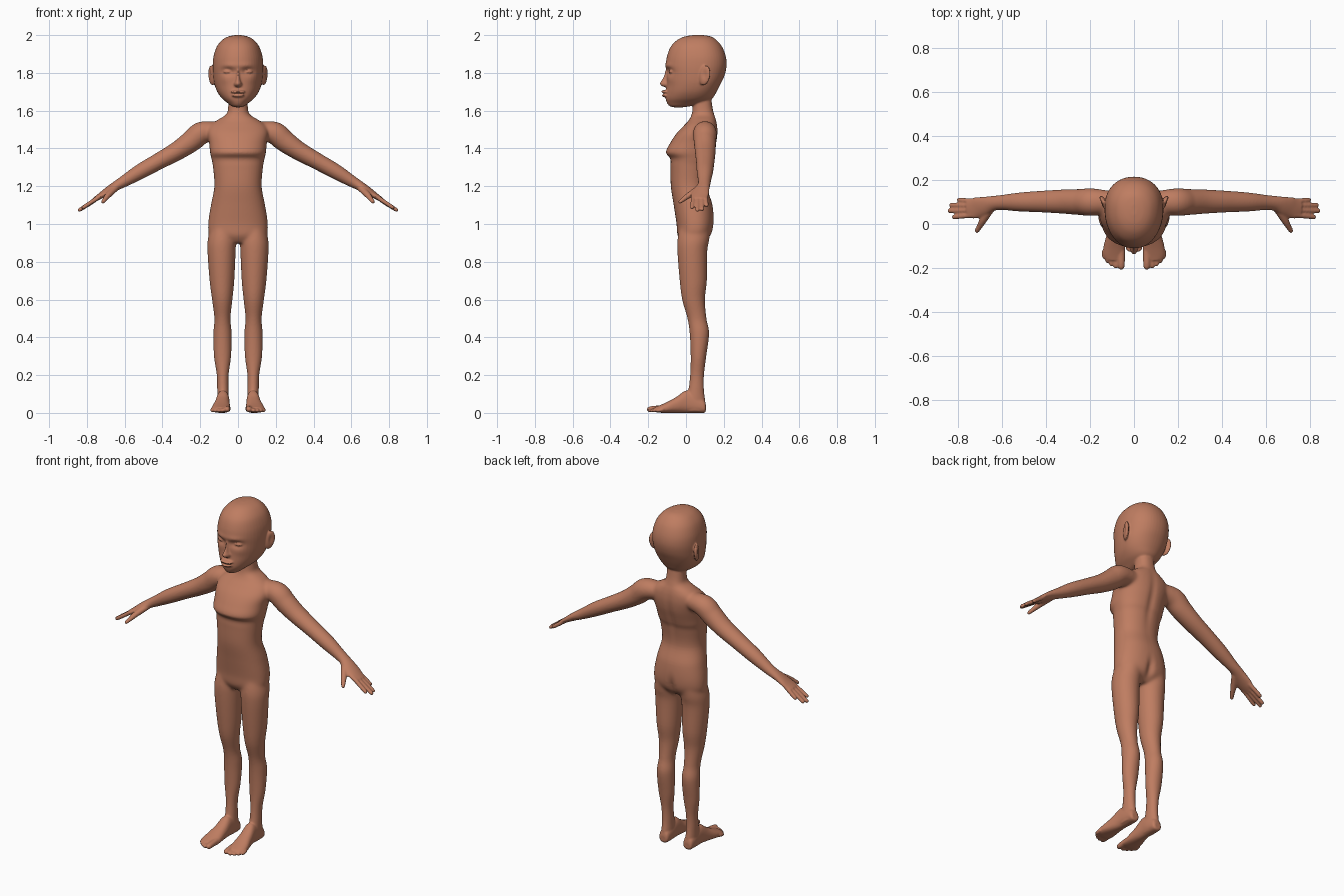
import bpy, bmesh, math
from mathutils import Vector, Matrix

if "Cube" in bpy.data.objects:
    bpy.data.objects.remove(bpy.data.objects["Cube"])

bm = bmesh.new()
N = 48


def spline(rows, steps):
    """Catmull-Rom interpolation through rows of numbers."""
    out = []
    for i in range(len(rows) - 1):
        p0, p1 = rows[max(i - 1, 0)], rows[i]
        p2, p3 = rows[i + 1], rows[min(i + 2, len(rows) - 1)]
        for k in range(steps):
            t = k / steps
            out.append([0.5 * (2 * b + (c - a) * t + (2 * a - 5 * b + 4 * c - d) * t * t
                               + (3 * b - a - 3 * c + d) * t ** 3)
                        for a, b, c, d in zip(p0, p1, p2, p3)])
    out.append(list(rows[-1]))
    return out


def skin(rings):
    """Closed tube of faces through rings of points."""
    vs = [[bm.verts.new(p) for p in r] for r in rings]
    n = len(vs[0])
    for a, b in zip(vs, vs[1:]):
        for i in range(n):
            bm.faces.new((a[i], a[(i + 1) % n], b[(i + 1) % n], b[i]))
    bm.faces.new(vs[0])
    bm.faces.new(vs[-1])


def loft(rows, side=1, power=2.0, along_y=False, steps=6):
    """Sections: position, a0, a1, b0, b-centre, b1."""
    rings = []
    for h, a0, a1, b0, bc, b1 in spline(rows, steps):
        ring = []
        for i in range(N):
            t = 2 * math.pi * i / N
            c, s = math.cos(t), math.sin(t)
            x = (a0 + a1) / 2 + (a1 - a0) / 2 * math.copysign(abs(c) ** (2 / power), c)
            b = bc + ((b1 - bc) if s > 0 else (bc - b0)) * math.copysign(abs(s) ** (2 / power), s)
            ring.append((x * side, h, b) if along_y else (x * side, b, h))
        rings.append(ring)
    skin(rings)


def tube(rows, side=1, steps=6, n=24):
    """Path points x, y, z with flat and upright radii."""
    pts = spline(rows, steps)
    rings = []
    for i, (x, y, z, ru, rv) in enumerate(pts):
        d = Vector(pts[min(i + 1, len(pts) - 1)][:3]) - Vector(pts[max(i - 1, 0)][:3])
        d.normalize()
        u = d.cross(Vector((0, 0, 1))).normalized()
        v = u.cross(d)
        ring = []
        for k in range(n):
            t = 2 * math.pi * k / n
            p = Vector((x, y, z)) + u * ru * math.cos(t) + v * rv * math.sin(t)
            ring.append((p.x * side, p.y, p.z))
        rings.append(ring)
    skin(rings)


def digit(a, b, r, side):
    """Finger or toe with a rounded tip."""
    a, b = Vector(a), Vector(b)
    d = (b - a).normalized()
    rows = [(*a, r, r), (*a.lerp(b, 0.5), r, r), (*(b - d * r), r * 0.92, r * 0.9),
            (*(b - d * r * 0.3), r * 0.65, r * 0.6), (*b, r * 0.2, r * 0.2)]
    tube(rows, side, 3, 16)


def blob(loc, size, rot=None):
    m = Matrix.Translation(loc) @ (rot or Matrix()) @ Matrix.Diagonal((*size, 1))
    bmesh.ops.create_uvsphere(bm, u_segments=28, v_segments=16, radius=1, matrix=m)


def push(verts, centre, sizes, move):
    """Soft push around a point."""
    for v in verts:
        q = sum(((v.co[i] - centre[i]) / sizes[i]) ** 2 for i in range(3))
        if q < 12:
            v.co += Vector(move) * math.exp(-q)


# head: height, half width, front, widest, back
head = [(2.0, .015, .04, .065, .09), (1.993, .05, -.005, .065, .13), (1.975, .083, -.045, .07, .16),
        (1.94, .112, -.08, .07, .19), (1.89, .129, -.1, .075, .21), (1.84, .134, -.107, .075, .215),
        (1.79, .132, -.103, .07, .205), (1.745, .126, -.102, .065, .185), (1.70, .11, -.106, .05, .162),
        (1.665, .085, -.108, .03, .14), (1.64, .055, -.1, 0, .10), (1.625, .035, -.088, -.03, .03),
        (1.618, .015, -.07, -.04, -.01)]
loft([(z, -w, w, f, c, b) for z, w, f, c, b in head], power=2.15)
for s in (1, -1):
    push(bm.verts, (s * .05, -.09, 1.808), (.033, .06, .02), (0, .017, 0))    # eye socket
    push(bm.verts, (s * .045, -.09, 1.838), (.04, .05, .014), (0, -.006, 0))  # brow
    push(bm.verts, (s * .07, -.07, 1.765), (.03, .05, .025), (0, -.004, 0))   # cheek

# nose and lips
nose = [(1.82, .010, -.108), (1.785, .013, -.117), (1.76, .018, -.13), (1.745, .026, -.139),
        (1.733, .026, -.132), (1.725, .015, -.115)]
loft([(z, -w, w, f, -.06, -.05) for z, w, f in nose])
blob((0, -.108, 1.700), (.040, .023, .010))
blob((0, -.106, 1.681), (.034, .023, .010))

# torso and neck: height, half width, front, back
torso = [(.90, .09, -.02, .09), (.94, .15, -.045, .132), (1.0, .158, -.05, .147), (1.1, .143, -.065, .14),
         (1.2, .125, -.08, .112), (1.3, .132, -.082, .122), (1.345, .14, -.083, .137), (1.38, .148, -.106, .148),
         (1.43, .153, -.083, .162), (1.48, .162, -.05, .168), (1.52, .15, -.012, .166), (1.55, .11, .015, .16),
         (1.58, .063, .03, .15), (1.62, .052, .036, .14), (1.7, .05, .04, .13)]
loft([(z, -w, w, f, (f + b) / 2, b) for z, w, f, b in torso], power=2.25)

# leg: height, inner, outer, front, back
leg = [(1.0, .02, .14, -.03, .13), (.92, .010, .16, -.045, .124), (.85, .013, .161, -.045, .112),
       (.7, .02, .15, -.033, .11), (.6, .03, .137, -.02, .10), (.5, .04, .125, .008, .108),
       (.42, .034, .13, .02, .122), (.3, .037, .127, .025, .107), (.2, .05, .112, .022, .095),
       (.12, .05, .11, .012, .095), (.06, .048, .11, -.01, .102), (.01, .052, .108, -.01, .103)]
# foot: y, inner, outer, bottom, top
foot = [(.105, .06, .098, .01, .045), (.095, .05, .108, 0, .07), (.05, .045, .112, 0, .1), (0, .045, .115, 0, .118),
        (-.05, .043, .125, 0, .085), (-.1, .04, .138, 0, .058), (-.14, .041, .141, .001, .04),
        (-.165, .05, .13, .005, .03)]
toes = [(.058, -.208, .017), (.083, -.203, .0115), (.103, -.193, .011), (.121, -.178, .011), (.136, -.16, .010)]
# arm and palm: x, y, z, flat radius, upright radius
arm = [(.10, .1, 1.495, .05, .045), (.19, .1, 1.483, .063, .06), (.245, .1, 1.44, .06, .058),
       (.32, .102, 1.388, .055, .05), (.42, .102, 1.332, .049, .044), (.52, .1, 1.276, .043, .04),
       (.60, .098, 1.228, .034, .031), (.64, .094, 1.205, .034, .026), (.68, .082, 1.18, .043, .022),
       (.72, .073, 1.154, .048, .017), (.758, .07, 1.13, .043, .012)]
fingers = [(.107, .805, .11, 1.093), (.085, .84, .086, 1.072), (.061, .848, .06, 1.068), (.038, .828, .031, 1.082)]
for s in (1, -1):
    loft([(z, a, b, f, (f + k) / 2, k) for z, a, b, f, k in leg], s)
    loft([(y, a, b, f, (f + k) / 2 - .005, k) for y, a, b, f, k in foot], s, 2.3, True)
    for x, y, r in toes:
        digit((x, -.12, r + .008), (x, y, r), r, s)
    tube(arm, s)
    for y0, x1, y1, z1 in fingers:
        digit((.725, y0 * .9 + .007, 1.15), (x1, y1, z1), .0115, s)
    tube([(.65, .075, 1.19, .02, .018), (.685, .02, 1.155, .017, .016), (.703, -.012, 1.132, .013, .012),
          (.716, -.033, 1.116, .010, .009), (.719, -.038, 1.112, .003, .003)], s)
    # eyelid and ear
    blob((s * .052, -.07, 1.806), (.027, .021, .011))
    tilt = Matrix.Rotation(s * -.45, 4, 'Z') @ Matrix.Rotation(-.22, 4, 'X')
    blob((s * .139, .098, 1.787), (.013, .033, .054), tilt)

bmesh.ops.recalc_face_normals(bm, faces=bm.faces)
src = bpy.data.meshes.new("body_parts")
bm.to_mesh(src)
bm.free()

# fuse all parts into one continuous skin
body = bpy.data.objects.new("body", src)
bpy.context.collection.objects.link(body)
rm = body.modifiers.new("fuse", 'REMESH')
rm.mode = 'VOXEL'
rm.voxel_size = .005
dg = bpy.context.evaluated_depsgraph_get()
mesh = bpy.data.meshes.new_from_object(body.evaluated_get(dg))
body.modifiers.clear()
body.data = mesh
mesh.name = "body"

# soft creases: spine, buttocks, ear hollows, mouth line
push(mesh.vertices, (0, .15, 1.38), (.022, .06, .14), (0, -.008, 0))
push(mesh.vertices, (0, .14, .96), (.014, .06, .05), (0, -.022, 0))
push(mesh.vertices, (0, -.13, 1.6905), (.035, .02, .004), (0, .006, 0))
for s in (1, -1):
    push(mesh.vertices, (s * .157, .095, 1.792), (.012, .016, .028), (-s * .009, 0, 0))

# blend shoulders and hips strongly, everything else lightly
joints = body.vertex_groups.new(name="joints")
for v in mesh.vertices:
    x, y, z = v.co
    w = max(math.exp(-((z - 1.47) / .085) ** 4) * math.exp(-((abs(x) - .17) / .11) ** 4),
            math.exp(-((z - .95) / .09) ** 4))
    if w > .02:
        joints.add([v.index], w, 'REPLACE')
for name, group, its in (("blend joints", "joints", 45), ("polish", "", 4)):
    sm = body.modifiers.new(name, 'SMOOTH')
    sm.factor = .5
    sm.iterations = its
    sm.vertex_group = group

mat = bpy.data.materials.new("warm brown skin")
mat.diffuse_color = (.52, .205, .12, 1)
mat.use_nodes = True
mat.node_tree.nodes["Principled BSDF"].inputs["Base Color"].default_value = mat.diffuse_color
mesh.materials.clear()
mesh.materials.append(mat)
for p in mesh.polygons:
    p.use_smooth = True
    p.material_index = 0
